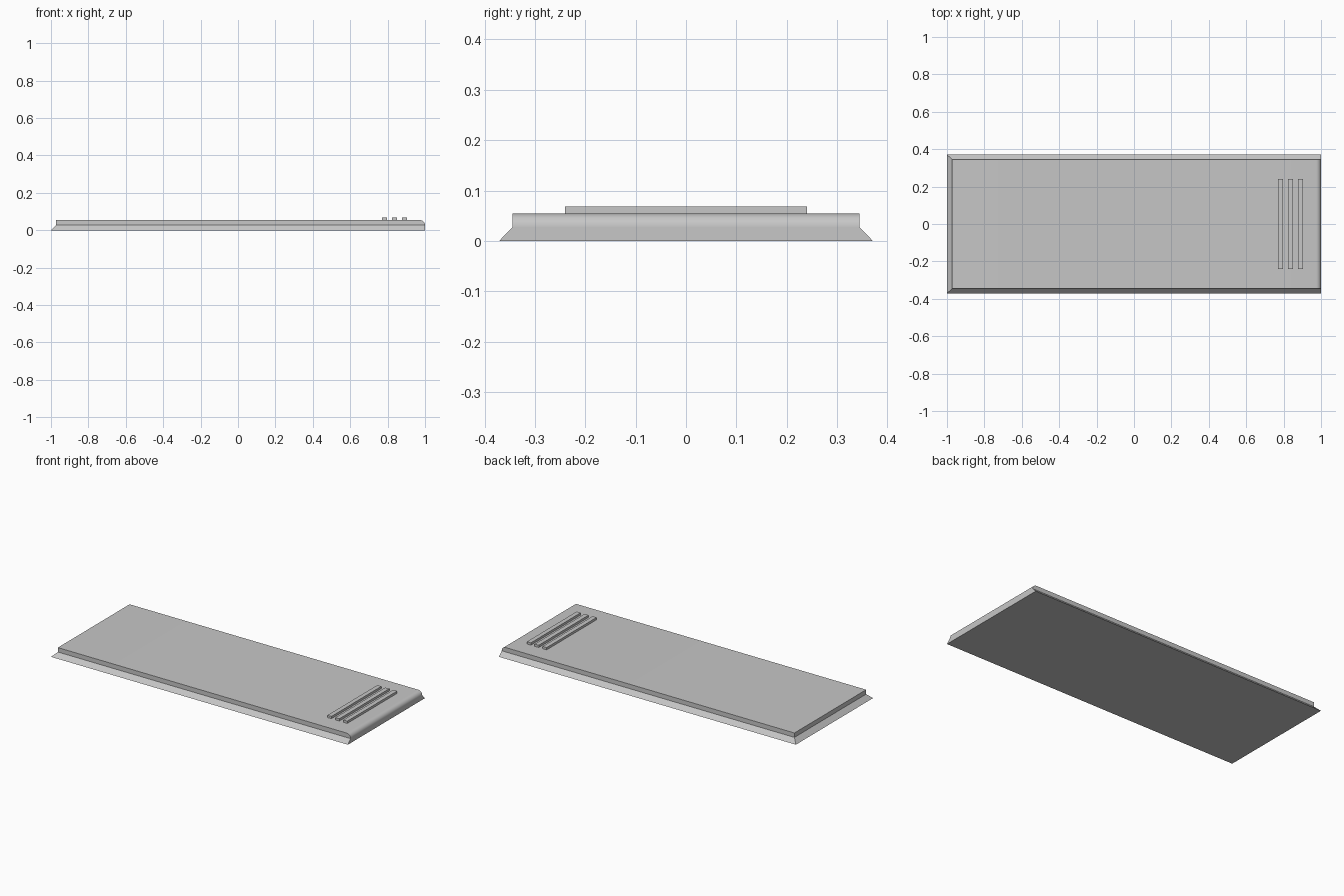
import bpy
import bmesh
from mathutils import Matrix, Vector

cube = bpy.data.objects.get("Cube")
if cube:
    bpy.data.objects.remove(cube, do_unlink=True)

gray = bpy.data.materials.new("light gray plastic")
gray.use_nodes = True
color = (0.57, 0.57, 0.57, 1)
gray.diffuse_color = color
gray.node_tree.nodes["Principled BSDF"].inputs["Base Color"].default_value = color

STEP, TOP = 0.027, 0.054        # flange height and panel height
HALF_WIDTH = 0.371


def finish(name, bm):
    """Turn a bmesh into a named, shaded object."""
    bmesh.ops.recalc_face_normals(bm, faces=bm.faces)
    mesh = bpy.data.meshes.new(name)
    bm.to_mesh(mesh)
    bm.free()
    mesh.materials.append(gray)
    obj = bpy.data.objects.new(name, mesh)
    bpy.context.collection.objects.link(obj)
    bpy.ops.object.select_all(action="DESELECT")
    obj.select_set(True)
    bpy.context.view_layer.objects.active = obj
    bpy.ops.object.shade_smooth_by_angle(angle=0.52)
    return obj


def raise_face(bm, face, height):
    """Extrude a face straight up and return the new cap."""
    new = bmesh.ops.extrude_face_region(bm, geom=[face])["geom"]
    cap = next(g for g in new if isinstance(g, bmesh.types.BMFace))
    bmesh.ops.delete(bm, geom=[face], context="FACES_ONLY") if face.is_valid else None
    bmesh.ops.translate(bm, verts=cap.verts, vec=(0, 0, height))
    return cap


# Cover panel: flat base, sloped flange on three sides, then an upright wall
bm = bmesh.new()
corners = [(-1, -1), (1, -1), (1, 1), (-1, 1)]
low = [bm.verts.new((x, y * HALF_WIDTH, 0)) for x, y in corners]
base = bm.faces.new(low)
bottom = base.copy()
cap = raise_face(bm, base, STEP)
for v in cap.verts:
    v.co.y *= 0.345 / HALF_WIDTH
    if v.co.x < 0:
        v.co.x = -0.972
cap = raise_face(bm, cap, TOP - STEP)
bmesh.ops.remove_doubles(bm, verts=bm.verts, dist=0.0001)

# Rounded upper edge on the end without a flange
end_edge = [e for e in cap.edges if all(v.co.x > 0.99 for v in e.verts)]
bmesh.ops.bevel(bm, geom=end_edge, offset=0.0265, segments=8, profile=0.5,
                affect="EDGES")
finish("cover_panel", bm)

# Three raised grip ribs
for i in range(3):
    bm = bmesh.new()
    size = Matrix.Diagonal(Vector((0.027, 0.48, 0.018, 1)))
    place = Matrix.Translation((0.784 + i * 0.0535, 0, 0.059))
    bmesh.ops.create_cube(bm, size=1, matrix=place @ size)
    finish(f"grip_rib_{i + 1}", bm)
